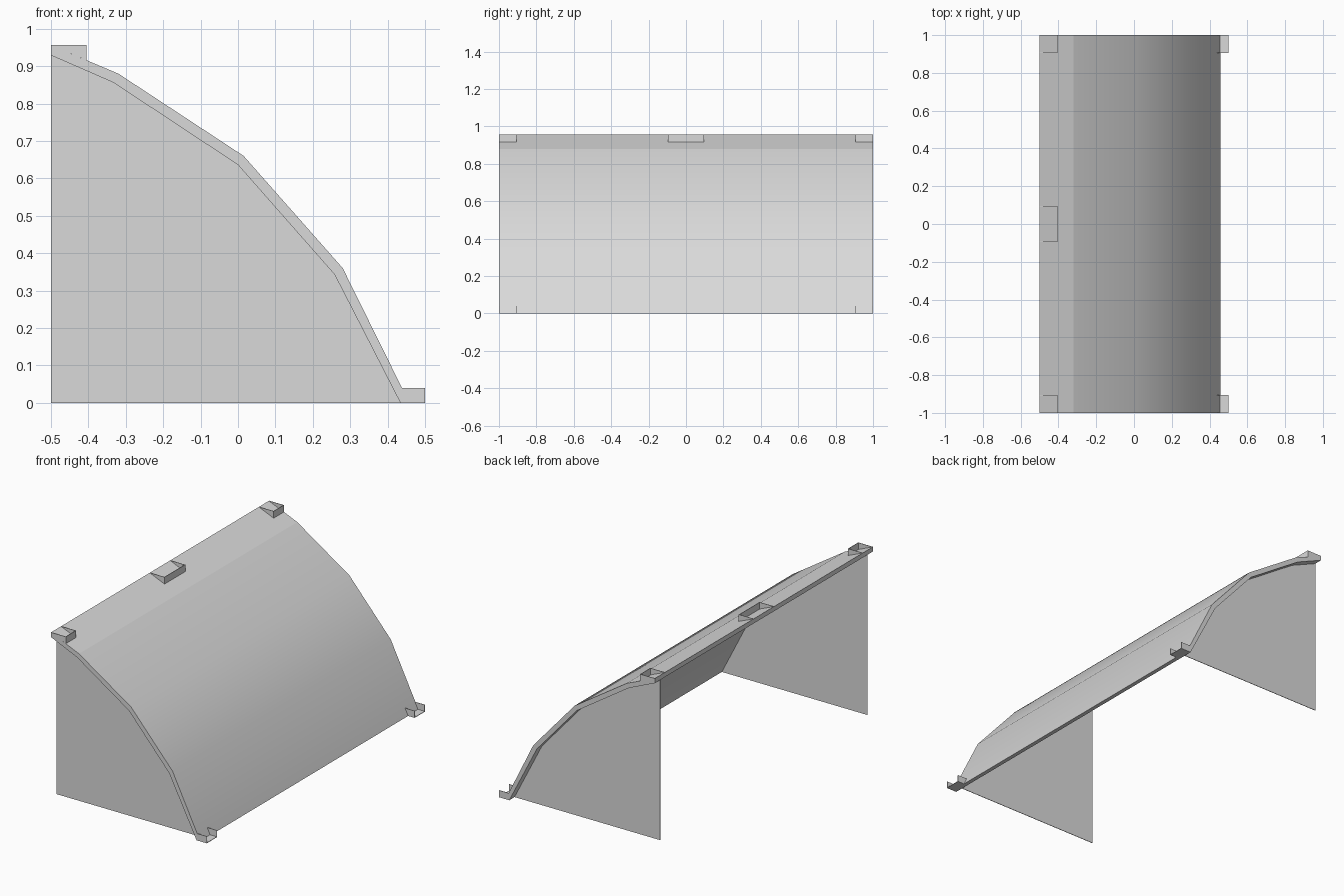
import bpy
import bmesh

if "Cube" in bpy.data.objects:
    bpy.data.objects.remove(bpy.data.objects["Cube"], do_unlink=True)

grey = bpy.data.materials.new("light grey")
grey.use_nodes = True
grey.diffuse_color = (0.7, 0.7, 0.7, 1)
grey.node_tree.nodes["Principled BSDF"].inputs["Base Color"].default_value = (0.7, 0.7, 0.7, 1)


def prism(name, outline, y0, y1, smooth=False, crease_x=()):
    """Extrude an (x, z) outline along y; optionally smooth its shallow bends."""
    bm = bmesh.new()
    front = [bm.verts.new((x, y0, z)) for x, z in outline]
    back = [bm.verts.new((x, y1, z)) for x, z in outline]
    bm.faces.new(front)
    bm.faces.new(back[::-1])
    for i in range(len(outline)):
        j = (i + 1) % len(outline)
        bm.faces.new((front[i], back[i], back[j], front[j]))
    bmesh.ops.recalc_face_normals(bm, faces=bm.faces)
    for face in bm.faces:
        face.smooth = smooth
    for edge in bm.edges:
        creased = all(any(abs(v.co.x - x) < 0.001 for x in crease_x) for v in edge.verts)
        edge.smooth = edge.calc_face_angle(0) < 0.5 and not creased
    mesh = bpy.data.meshes.new(name)
    bm.to_mesh(mesh)
    bm.free()
    mesh.materials.append(grey)
    obj = bpy.data.objects.new(name, mesh)
    bpy.context.collection.objects.link(obj)
    return obj


def box(name, x0, x1, y0, y1, z0, z1):
    return prism(name, [(x0, z0), (x1, z0), (x1, z1), (x0, z1)], y0, y1)


T = 0.003  # sheet thickness

# Curved roof shell
outer = [(-0.5, 0.956), (-0.32, 0.88), (0.015, 0.66), (0.28, 0.36), (0.458, 0)]
inner = [(-0.5, 0.929), (-0.333, 0.856), (0, 0.636), (0.258, 0.343), (0.434, 0)]
prism("roof_shell", outer + inner[::-1], -1, 1, True, (-0.32, -0.333))

# End panels, set slightly in from the roof ends
middle = [((a[0] + b[0]) / 2, (a[1] + b[1]) / 2) for a, b in zip(outer, inner)]
for side, y in (("front", -0.95), ("back", 0.95)):
    prism(side + "_panel", middle + [(-0.5, 0)], y - T / 2, y + T / 2)

# Open wedge brackets along the ridge
wedge = [(-0.5, 0.956), (-0.405, 0.956), (-0.405, 0.916)]
for place, y0, y1 in (("front", -1, -0.905), ("middle", -0.095, 0.095), ("back", 0.905, 1)):
    box(place + "_ridge_bracket_plate", -0.405 - T, -0.405, y0, y1, 0.914, 0.956)
    prism(place + "_ridge_bracket_front_wall", wedge, y0, y0 + T)
    prism(place + "_ridge_bracket_back_wall", wedge, y1 - T, y1)

# Open foot brackets at the lower corners
for place, y0, y1 in (("front", -1, -0.905), ("back", 0.905, 1)):
    box(place + "_foot_plate", 0.434, 0.5, y0, y1, 0, T)
    box(place + "_foot_front_wall", 0.437, 0.5, y0, y0 + T, 0, 0.04)
    box(place + "_foot_back_wall", 0.437, 0.5, y1 - T, y1, 0, 0.04)
